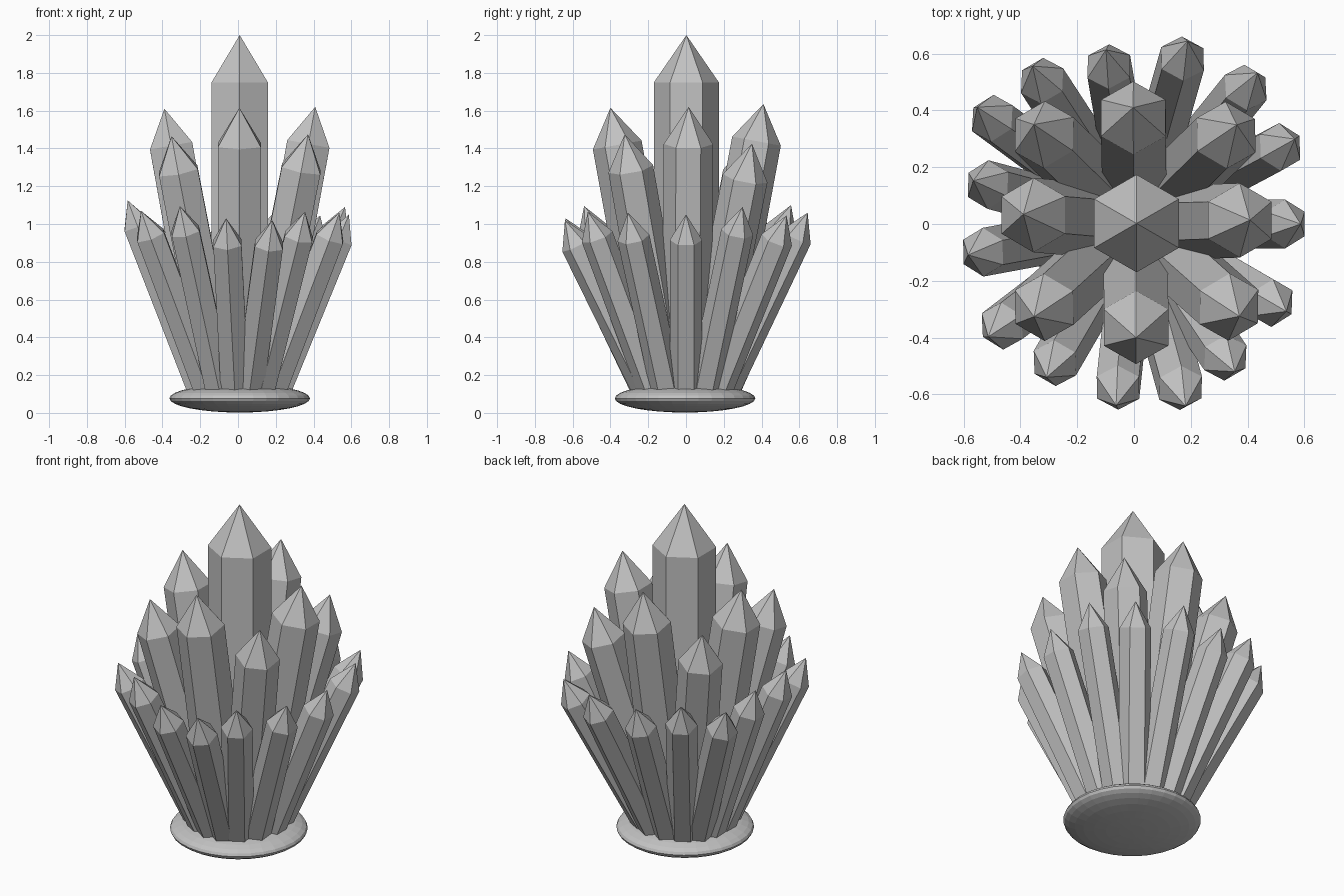
import bpy, bmesh, math
from mathutils import Vector

if "Cube" in bpy.data.objects:
    bpy.data.objects.remove(bpy.data.objects["Cube"])

stone = bpy.data.materials.new("crystal_grey")
stone.diffuse_color = (0.54, 0.54, 0.54, 1)
stone.use_nodes = True
stone.node_tree.nodes["Principled BSDF"].inputs["Base Color"].default_value = stone.diffuse_color


def finish(name, bm):
    bmesh.ops.recalc_face_normals(bm, faces=bm.faces)
    mesh = bpy.data.meshes.new(name)
    bm.to_mesh(mesh)
    bm.free()
    mesh.materials.append(stone)
    obj = bpy.data.objects.new(name, mesh)
    bpy.context.collection.objects.link(obj)
    return obj


def crystal(name, foot, tip, radius, cap):
    """Six-sided prism with a pointed cap, running from foot to tip."""
    foot, tip = Vector(foot), Vector(tip)
    axis = tip - foot
    bm = bmesh.new()
    rings = []
    for z in (0, axis.length - cap):
        rings.append([bm.verts.new((radius * math.sin(i * math.pi / 3),
                                    radius * math.cos(i * math.pi / 3), z))
                      for i in range(6)])
    apex = bm.verts.new((0, 0, axis.length))
    low, high = rings
    bm.faces.new(low)
    for i in range(6):
        j = (i + 1) % 6
        bm.faces.new((low[i], low[j], high[j], high[i]))
        bm.faces.new((high[i], high[j], apex))
    obj = finish(name, bm)
    obj.rotation_mode = 'QUATERNION'
    obj.rotation_quaternion = Vector((0, 0, 1)).rotation_difference(axis)
    obj.location = foot


def ring(name, tips, foot_radius, radius, cap):
    """Leaning crystals; tips are (angle, distance, height)."""
    for n, (deg, dist, height) in enumerate(tips):
        d = Vector((math.cos(math.radians(deg)), math.sin(math.radians(deg)), 0))
        crystal(f"{name}_{n + 1}", d * foot_radius + Vector((0.005, 0, 0.08)),
                d * dist + Vector((0.004, 0, height)), radius, cap)


# flattened round base
bm = bmesh.new()
bmesh.ops.create_uvsphere(bm, u_segments=32, v_segments=16, radius=1)
bmesh.ops.scale(bm, vec=(0.372, 0.372, 0.075), verts=bm.verts)
base = finish("base", bm)
base.location = (0.009, -0.005, 0.077)

# tall centre crystal
crystal("centre_crystal", (0.009, 0.002, 0.06), (0.009, 0.002, 2.0), 0.172, 0.25)

# middle ring: four taller crystals and four shorter ones between them
ring("tall_crystal", [(2, 0.405, 1.62), (91, 0.41, 1.635),
                      (175, 0.395, 1.61), (-89.5, 0.40, 1.615)], 0.12, 0.131, 0.2)
ring("medium_crystal", [(44.3, 0.50, 1.425), (135.5, 0.50, 1.45),
                        (-137.5, 0.483, 1.465), (-41.5, 0.49, 1.475)], 0.12, 0.12, 0.19)

# outer ring of fifteen small crystals
ring("small_crystal", [
    (0, 0.583, 1.05), (28, 0.637, 1.09), (51, 0.685, 1.045), (74, 0.67, 1.06),
    (99.5, 0.622, 1.04), (123, 0.663, 1.10), (143.5, 0.692, 1.065), (165, 0.59, 1.10),
    (-169.5, 0.598, 1.125), (-142.5, 0.652, 1.07), (-120, 0.623, 1.095), (-96, 0.642, 1.03),
    (-74.5, 0.665, 1.02), (-56, 0.627, 1.065), (-30, 0.615, 1.06)], 0.185, 0.086, 0.145)
